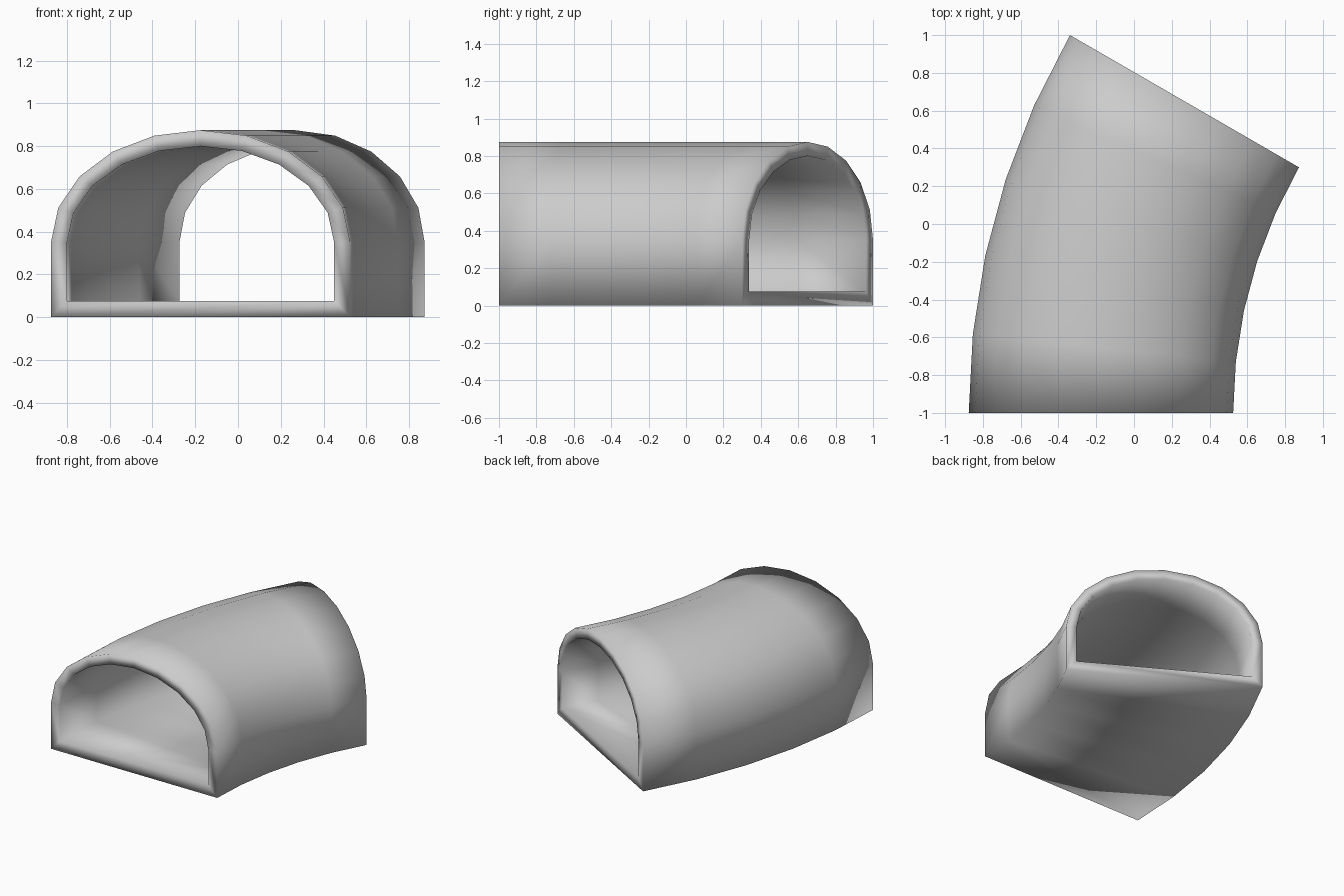
import bpy, bmesh, math
from math import sin, cos, pi, radians

if "Cube" in bpy.data.objects:
    bpy.data.objects.remove(bpy.data.objects["Cube"], do_unlink=True)

PIVOT_X, PIVOT_Y, RADIUS = 3.125, -1.0, 3.3
BEND, STEPS, ARC_SEGS = radians(30), 5, 10
SPRING = 0.35   # height where the arch starts


def arch_profile(half_width, floor, top):
    """Closed arch outline: floor corner, elliptical vault, floor corner."""
    vault = [(half_width * cos(pi * i / ARC_SEGS),
              SPRING + (top - SPRING) * sin(pi * i / ARC_SEGS))
             for i in range(ARC_SEGS + 1)]
    return [(half_width, floor)] + vault + [(-half_width, floor)]


def sweep(bm, profile):
    """Place the profile at each step around the bend."""
    rings = []
    for s in range(STEPS + 1):
        a = BEND * s / STEPS
        rings.append([bm.verts.new((PIVOT_X - (RADIUS - u) * cos(a),
                                    PIVOT_Y + (RADIUS - u) * sin(a), z))
                      for u, z in profile])
    return rings


def bridge(bm, ring_a, ring_b):
    n = len(ring_a)
    for i in range(n):
        j = (i + 1) % n
        bm.faces.new((ring_a[i], ring_a[j], ring_b[j], ring_b[i]))


# Tunnel shell: outer skin, inner skin and the two end rims
bm = bmesh.new()
outer = sweep(bm, arch_profile(0.7, 0.0, 0.875))
inner = sweep(bm, arch_profile(0.625, 0.075, 0.8))
for skin in (outer, inner):
    for a, b in zip(skin, skin[1:]):
        bridge(bm, a, b)
for end in (0, -1):
    bridge(bm, outer[end], inner[end])
bmesh.ops.recalc_face_normals(bm, faces=bm.faces)
for f in bm.faces:
    f.smooth = True

mesh = bpy.data.meshes.new("curved_tunnel")
bm.to_mesh(mesh)
bm.free()
tunnel = bpy.data.objects.new("curved_tunnel", mesh)
bpy.context.collection.objects.link(tunnel)

# Plain light grey
grey = bpy.data.materials.new("light_grey")
grey.use_nodes = True
color = (0.6, 0.6, 0.6, 1.0)
grey.diffuse_color = color
grey.node_tree.nodes["Principled BSDF"].inputs["Base Color"].default_value = color
mesh.materials.append(grey)
